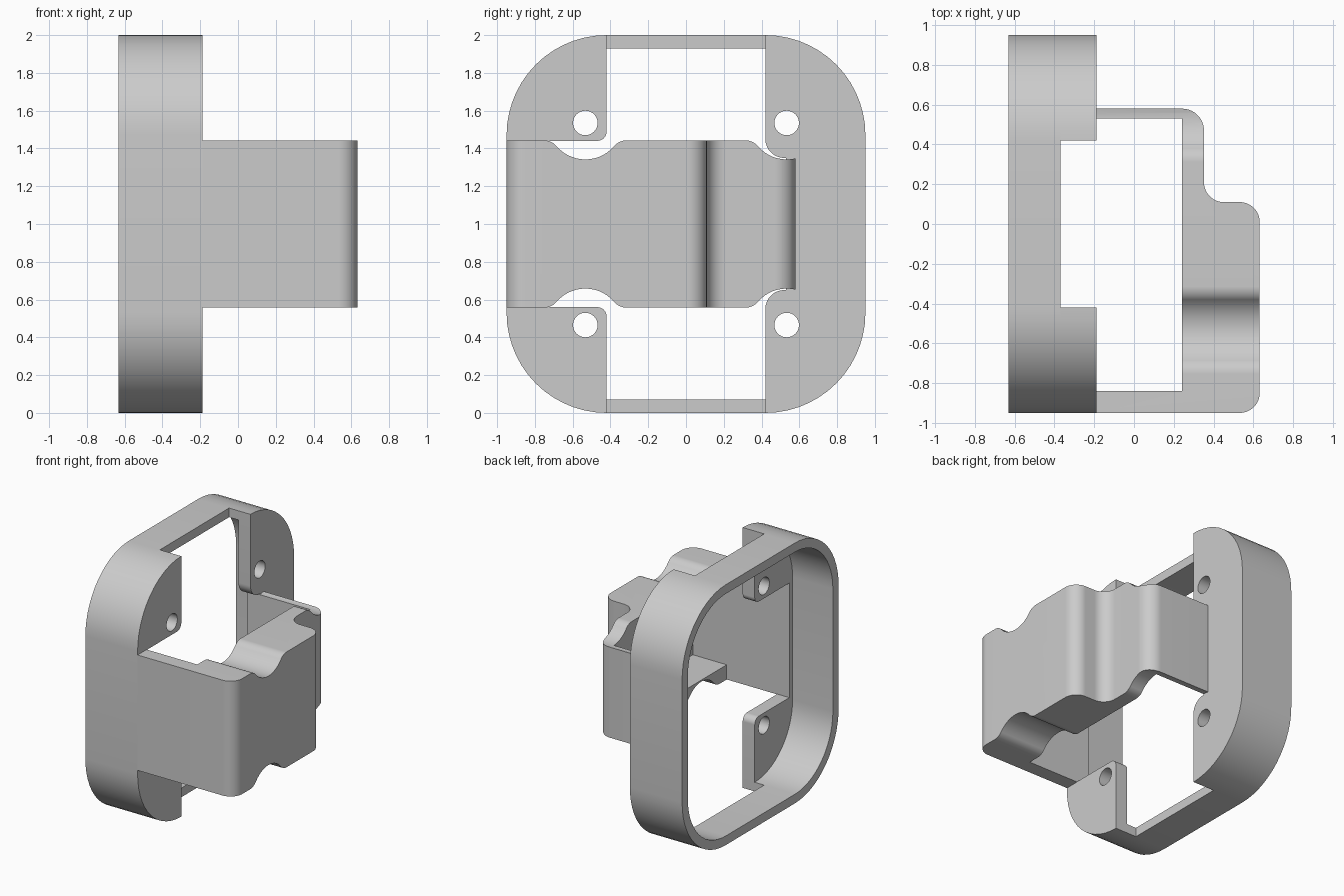
import bpy, bmesh, math
from mathutils import Vector

cube = bpy.data.objects.get("Cube")
if cube:
    bpy.data.objects.remove(cube, do_unlink=True)

# One plain grey for the whole bracket
grey = bpy.data.materials.new("plain grey")
grey.use_nodes = True
grey.diffuse_color = (0.6, 0.6, 0.6, 1)
grey.node_tree.nodes["Principled BSDF"].inputs["Base Color"].default_value = grey.diffuse_color


def rounded(corners, steps=14):
    """Closed outline; a third value on a corner is its fillet radius."""
    out = []
    for i, corner in enumerate(corners):
        p = Vector(corner[:2])
        if len(corner) < 3:
            out.append(p)
            continue
        a = (Vector(corners[i - 1][:2]) - p).normalized()
        b = (Vector(corners[(i + 1) % len(corners)][:2]) - p).normalized()
        half = a.angle(b) / 2
        r = corner[2]
        center = p + (a + b).normalized() * r / math.sin(half)
        start = p + a * r / math.tan(half) - center
        end = p + b * r / math.tan(half) - center
        sweep = start.angle_signed(end)
        for k in range(steps + 1):
            t = -sweep * k / steps
            out.append(center + Vector((start.x * math.cos(t) - start.y * math.sin(t),
                                        start.x * math.sin(t) + start.y * math.cos(t))))
    return out


def circle(u, v, r, n=32):
    return [Vector((u + r * math.cos(math.tau * k / n), v + r * math.sin(math.tau * k / n)))
            for k in range(n)]


def extrude(name, outlines, low, high, along_x=True):
    """Fill outlines (inner ones become holes) and extrude along x or z."""
    curve = bpy.data.curves.new(name, "CURVE")
    curve.dimensions = "2D"
    curve.fill_mode = "BOTH"
    curve.extrude = (high - low) / 2
    for outline in outlines:
        spline = curve.splines.new("POLY")
        spline.points.add(len(outline) - 1)
        for point, p in zip(spline.points, outline):
            point.co = (p.x, p.y, 0, 1)
        spline.use_cyclic_u = True
    temp = bpy.data.objects.new(name + "_outline", curve)
    bpy.context.collection.objects.link(temp)
    bpy.context.view_layer.update()
    mesh = bpy.data.meshes.new_from_object(temp.evaluated_get(bpy.context.evaluated_depsgraph_get()))
    bpy.data.objects.remove(temp, do_unlink=True)
    mid = (low + high) / 2
    bm = bmesh.new()
    bm.from_mesh(mesh)
    for v in bm.verts:
        x, y, z = v.co
        v.co = (z + mid, x, y) if along_x else (x, y, z + mid)
    bmesh.ops.remove_doubles(bm, verts=bm.verts, dist=0.0001)
    bmesh.ops.recalc_face_normals(bm, faces=bm.faces)
    bm.to_mesh(mesh)
    bm.free()
    mesh.materials.clear()
    mesh.materials.append(grey)
    obj = bpy.data.objects.new(name, mesh)
    bpy.context.collection.objects.link(obj)
    return obj


def combine(target, cutter, operation):
    """Apply a boolean and discard the cutter."""
    cutter.hide_render = True
    boolean = target.modifiers.new("cut", "BOOLEAN")
    boolean.operation = operation
    boolean.solver = "EXACT"
    boolean.object = cutter
    bpy.context.view_layer.objects.active = target
    bpy.ops.object.modifier_apply(modifier="cut")
    bpy.data.objects.remove(cutter, do_unlink=True)


def rounded_box(w, low, high, r):
    return rounded([(-w, low, r), (w, low, r), (w, high, r), (-w, high, r)])


BACK, STEP, PLATE, FACE = -0.632, -0.37, -0.29, -0.188
WIDE, CORNER, WALL, GAP = 0.95, 0.53, 0.07, 0.42
INNER, INNER_R = WIDE - WALL, CORNER - WALL
HOLE_Y, HOLE_Z = 0.533, 0.535

# Rounded rim, open at both ends
parts = [extrude("rim", [rounded_box(WIDE, 0, 2, CORNER),
                         rounded_box(INNER, WALL, 2 - WALL, INNER_R)], BACK, STEP)]

# Side walls carry the rim on to the flanges
for name, s in (("front_wall", -1), ("rear_wall", 1)):
    outline = rounded([(s * GAP, 0), (s * WIDE, 0, CORNER), (s * WIDE, 2, CORNER), (s * GAP, 2),
                       (s * GAP, 2 - WALL), (s * INNER, 2 - WALL, INNER_R),
                       (s * INNER, WALL, INNER_R), (s * GAP, WALL)])
    parts.append(extrude(name, [outline], STEP, PLATE))

# Mounting flanges with screw holes
front_flange = rounded([(-GAP, 0), (-WIDE, 0, CORNER), (-WIDE, 2, CORNER), (-GAP, 2),
                        (-GAP, 1.44, 0.05), (-0.84, 1.44), (-0.84, 0.56), (-GAP, 0.56, 0.05)])
rear_flange = rounded([(GAP, 2), (WIDE, 2, CORNER), (WIDE, 0, CORNER), (GAP, 0),
                       (GAP, 0.65, 0.1), (0.53, 0.65), (0.53, 1.35), (GAP, 1.35, 0.1)])
for name, outline, y in (("front_flange", front_flange, -HOLE_Y), ("rear_flange", rear_flange, HOLE_Y)):
    holes = [circle(y, 1 + s * HOLE_Z, 0.065) for s in (-1, 1)]
    parts.append(extrude(name, [outline] + holes, PLATE, FACE))

# Bridge: two arms joined by a stepped block
bridge = extrude("bridge", [rounded([
    (FACE, -WIDE), (0.632, -WIDE, 0.1), (0.632, 0.11, 0.1), (0.352, 0.11, 0.1),
    (0.352, 0.58, 0.11), (FACE, 0.58), (FACE, 0.53), (0.242, 0.53),
    (0.242, -0.84), (FACE, -0.84)])], 0.4, 1.6, along_x=False)

# Wavy top and bottom that leave room for the screws
top = [(-1.1, 1.443)]
for y in (-HOLE_Y, HOLE_Y):
    top += [(y - 0.179, 1.443, 0.09), (y, 1.236, 0.2), (y + 0.179, 1.443, 0.09)]
top.append((1.1, 1.443))
bottom = [(p[0], 2 - p[1], *p[2:]) for p in reversed(top)]
combine(bridge, extrude("bridge_trim", [rounded(top + bottom)], -1, 1), "INTERSECT")

# Pocket that hollows the block from inside
pocket = rounded([(0.1, -0.84), (0.53, -0.84), (0.53, 0), (0.1, 0)])
combine(bridge, extrude("pocket_cutter", [pocket], 0.67, 1.33, along_x=False), "DIFFERENCE")
parts.append(bridge)

# Smooth curves, sharp edges
bpy.ops.object.select_all(action="DESELECT")
for part in parts:
    part.select_set(True)
bpy.context.view_layer.objects.active = bridge
bpy.ops.object.shade_smooth_by_angle(angle=math.radians(30))
